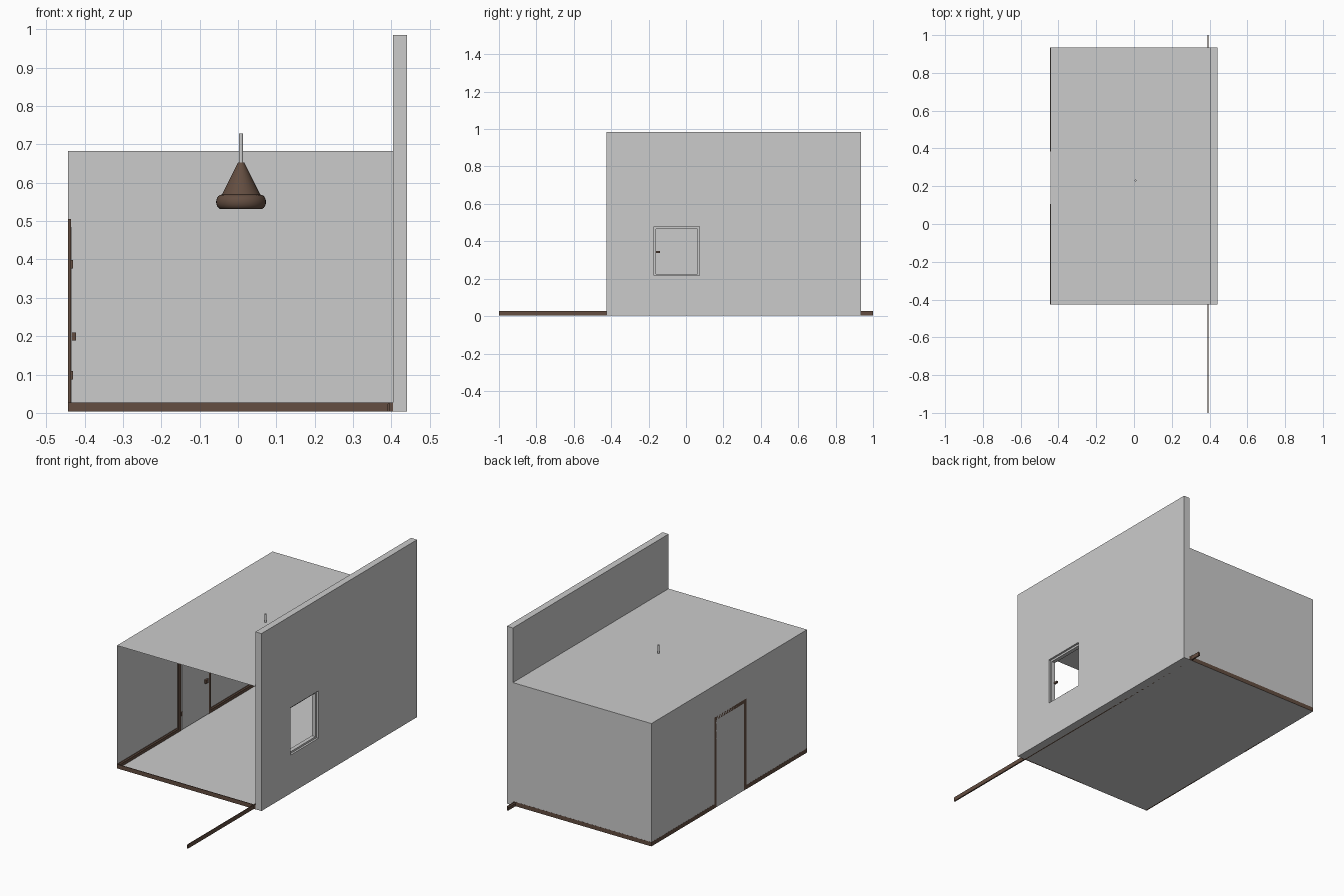
import bpy, bmesh, math
from mathutils import Vector

if "Cube" in bpy.data.objects:
    bpy.data.objects.remove(bpy.data.objects["Cube"])


def material(name, rgb):
    m = bpy.data.materials.new(name)
    m.diffuse_color = (*rgb, 1)
    m.use_nodes = True
    m.node_tree.nodes["Principled BSDF"].inputs["Base Color"].default_value = m.diffuse_color
    return m


GRAY = material("plaster gray", (0.6, 0.6, 0.6))
BROWN = material("dark brown", (0.125, 0.075, 0.052))


def finish(name, bm, mat):
    bmesh.ops.recalc_face_normals(bm, faces=bm.faces)
    me = bpy.data.meshes.new(name)
    bm.to_mesh(me)
    bm.free()
    me.materials.append(mat)
    ob = bpy.data.objects.new(name, me)
    bpy.context.collection.objects.link(ob)
    return ob


def box(name, x, y, z, mat, drop=()):
    """Box from ranges; faces whose normal is in drop are left open."""
    bm = bmesh.new()
    bmesh.ops.create_cube(bm, size=1)
    bm.normal_update()
    gone = [f for f in bm.faces if any(f.normal.dot(Vector(d)) > 0.9 for d in drop)]
    bmesh.ops.delete(bm, geom=gone, context='FACES')
    for v in bm.verts:
        v.co = [r[0] if c < 0 else r[1] for c, r in zip(v.co, (x, y, z))]
    return finish(name, bm, mat)


def cut(ob, cutter):
    m = ob.modifiers.new("opening", 'BOOLEAN')
    m.operation = 'DIFFERENCE'
    m.solver = 'EXACT'
    m.object = cutter
    cutter.hide_render = True
    cutter.hide_set(True)


def lathe(name, profile, cx, cy, mat, n=32):
    bm = bmesh.new()
    rings = [[bm.verts.new((cx + r * math.cos(2 * math.pi * i / n),
                            cy + r * math.sin(2 * math.pi * i / n), z)) for i in range(n)]
             for r, z in profile]
    for a, b in zip(rings, rings[1:]):
        for i in range(n):
            bm.faces.new((a[i], a[(i + 1) % n], b[(i + 1) % n], b[i]))
    bm.faces.new(rings[0])
    bm.faces.new(rings[-1])
    ob = finish(name, bm, mat)
    bpy.context.view_layer.objects.active = ob
    ob.select_set(True)
    bpy.ops.object.shade_smooth_by_angle(angle=math.radians(35))
    ob.select_set(False)
    return ob


L, R, F, B, Z0 = -0.443, 0.404, -0.425, 0.935, 0.004

# Thin room shell (floor, ceiling, left and back), open at the front
box("room_shell", (L, R), (F, B), (Z0, 0.683), GRAY, drop=((0, -1, 0), (1, 0, 0)))

# Thick, tall right wall with a window opening
wall = box("right_wall", (R, 0.441), (F, B), (Z0, 0.985), GRAY)
cut(wall, box("window_cutter", (0.3, 0.5), (-0.171, 0.073), (0.216, 0.478), GRAY))

# Window frame ring and its handle
frame = box("window_frame", (0.408, 0.43), (-0.171, 0.073), (0.216, 0.478), GRAY)
cut(frame, box("frame_cutter", (0.3, 0.5), (-0.16, 0.062), (0.226, 0.467), GRAY))
box("window_handle", (0.405, 0.415), (-0.161, -0.14), (0.337, 0.348), BROWN)


# Skirting boards with a stepped, chamfered top
def skirting(name, a, b, inward):
    a, b, n = Vector((*a, 0)), Vector((*b, 0)), Vector((*inward, 0))
    prof = [(-0.0006, Z0), (0.007, Z0), (0.007, 0.02), (0.004, 0.024), (0.003, 0.027), (-0.0006, 0.027)]
    bm = bmesh.new()
    ends = [[bm.verts.new(p + n * d + Vector((0, 0, z))) for d, z in prof] for p in (a, b)]
    for i in range(len(prof)):
        j = (i + 1) % len(prof)
        bm.faces.new((ends[0][i], ends[0][j], ends[1][j], ends[1][i]))
    bm.faces.new(ends[0])
    bm.faces.new(ends[1])
    finish(name, bm, BROWN)


skirting("skirting_left_front", (L, F), (L, 0.105), (1, 0))
skirting("skirting_left_back", (L, 0.385), (L, B), (1, 0))
skirting("skirting_back", (L, B), (R, B), (0, -1))
skirting("skirting_front", (L, F), (R, F), (0, 1))
skirting("skirting_right", (0.395, -1), (0.395, 1), (-1, 0))

# Door in the left wall: jambs, head, leaf, hinges, handle
for nm, y0 in (("front", 0.105), ("back", 0.365)):
    box("door_jamb_" + nm, (L, -0.436), (y0, y0 + 0.02), (Z0, 0.505), BROWN)
box("door_head", (L, -0.436), (0.125, 0.365), (0.485, 0.505), BROWN)
box("door_leaf", (-0.442, -0.433), (0.127, 0.363), (0.008, 0.484), GRAY)
for i, z in enumerate((0.098, 0.388)):
    box("door_hinge_%d" % (i + 1), (-0.437, -0.43), (0.119, 0.131), (z - 0.011, z + 0.011), BROWN)
box("door_handle", (-0.434, -0.422), (0.325, 0.347), (0.189, 0.209), BROWN)

# Hanging lamp: cone shade with rounded rim, and its cord
rim = [(0.051 + 0.014 * math.cos(t), 0.55 + 0.019 * math.sin(t))
       for t in (math.radians(d) for d in range(-90, 91, 18))]
lathe("lamp_shade", rim + [(0.05, 0.569), (0.008, 0.653)], 0.008, 0.23, BROWN)
lathe("lamp_cord", [(0.0055, 0.645), (0.0055, 0.728)], 0.008, 0.23, GRAY, n=12)
